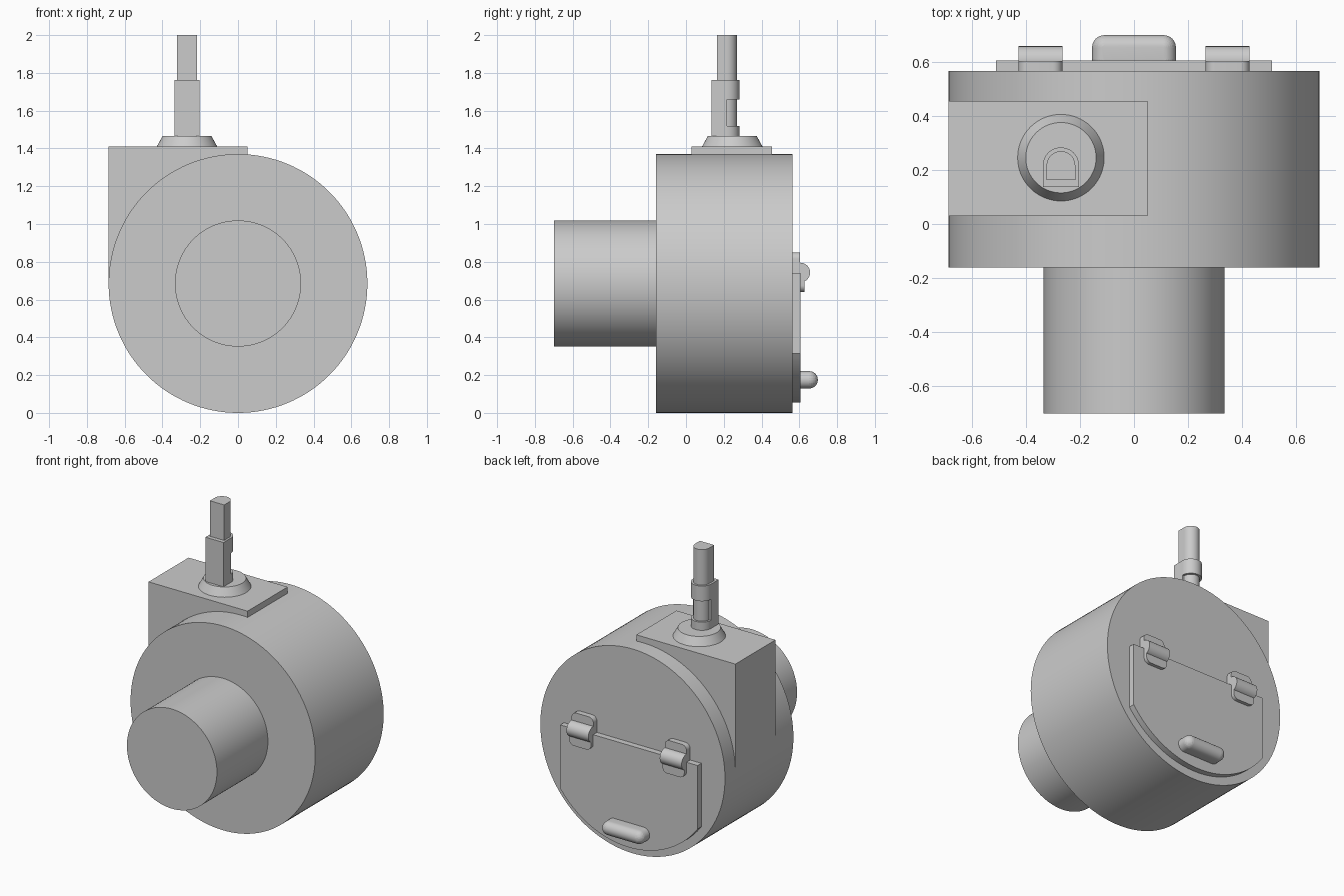
import bpy, bmesh, math
from math import pi, sin, cos
from mathutils import Vector

cube = bpy.data.objects.get("Cube")
if cube:
    bpy.data.objects.remove(cube, do_unlink=True)

grey = bpy.data.materials.new("plain_grey")
grey.use_nodes = True
grey.diffuse_color = (0.6, 0.6, 0.6, 1)
grey.node_tree.nodes["Principled BSDF"].inputs["Base Color"].default_value = (0.6, 0.6, 0.6, 1)

AXIS_Z = 0.685  # height of the drum axis


def finish(name, bm):
    bmesh.ops.recalc_face_normals(bm, faces=bm.faces)
    mesh = bpy.data.meshes.new(name)
    bm.to_mesh(mesh)
    bm.free()
    mesh.materials.append(grey)
    obj = bpy.data.objects.new(name, mesh)
    bpy.context.collection.objects.link(obj)
    bpy.ops.object.select_all(action='DESELECT')
    obj.select_set(True)
    bpy.context.view_layer.objects.active = obj
    bpy.ops.object.shade_smooth_by_angle(angle=math.radians(30))
    return obj


def arc(cx, cy, r, a0, a1, n):
    return [(cx + r * cos(a0 + (a1 - a0) * i / n), cy + r * sin(a0 + (a1 - a0) * i / n))
            for i in range(n + 1)]


def prism(name, outline, lo, hi, axis):
    """Extrude a closed outline from lo to hi along the given axis."""
    place = {'X': lambda a, b, t: (t, a, b),
             'Y': lambda a, b, t: (a, t, b),
             'Z': lambda a, b, t: (a, b, t)}[axis]
    bm = bmesh.new()
    face = bm.faces.new([bm.verts.new(place(a, b, lo)) for a, b in outline])
    grown = bmesh.ops.extrude_face_region(bm, geom=[face])["geom"]
    bmesh.ops.translate(bm, vec=Vector(place(0, 0, hi - lo)),
                        verts=[v for v in grown if isinstance(v, bmesh.types.BMVert)])
    return finish(name, bm)


def disc(cx, cy, r, n=96):
    return arc(cx, cy, r, 0, 2 * pi, n)[:-1]


def rect(x0, x1, y0, y1):
    return [(x0, y0), (x1, y0), (x1, y1), (x0, y1)]


def d_shape(cx, cy, r, flat):
    return arc(cx, cy, r, 0, pi, 24) + [(cx - r, flat), (cx + r, flat)]


# Drum, motor and outlet duct
prism("drum", disc(0, AXIS_Z, 0.685, 128), -0.16, 0.565, 'Y')
prism("motor", disc(0, AXIS_Z, 0.334), -0.7, -0.16, 'Y')
prism("outlet_duct", rect(-0.685, 0.05, AXIS_Z, 1.41), 0.03, 0.455, 'Y')

# Tapered collar on the duct
SX, SY = -0.27, 0.245
bm = bmesh.new()
bmesh.ops.create_cone(bm, cap_ends=True, segments=64, radius1=0.16, radius2=0.13, depth=0.055)
bmesh.ops.translate(bm, vec=(SX, SY, 1.4375), verts=bm.verts)
finish("collar", bm)

# D-shaped post with a sleeve whose round back is cut open in the middle
CY = 0.216
prism("post", d_shape(SX, CY, 0.053, 0.163), 1.46, 2.0, 'Z')
for name, lo, hi in (("sleeve_base", 1.46, 1.52), ("sleeve_top", 1.66, 1.762)):
    prism(name, d_shape(SX, CY, 0.067, 0.136), lo, hi, 'Z')
prism("sleeve_middle", rect(SX - 0.067, SX + 0.067, 0.136, CY), 1.52, 1.66, 'Z')

# Access door: straight top and sides, bottom follows the drum
R, W = 0.63, 0.51
edge = math.acos(W / R)
prism("access_door", [(W, 0.74), (-W, 0.74)] + arc(0, AXIS_Z, R, pi + edge, 2 * pi - edge, 48),
      0.565, 0.605, 'Y')

# Hinges: upper leaf on the drum, barrel, lower leaf on the door
for side, label in ((1, "left"), (-1, "right")):
    x0, x1 = sorted((side * 0.265, side * 0.427))
    r = 0.035
    upper = ([(x0, 0.74), (x1, 0.74)] + arc(x1 - r, 0.85 - r, r, 0, pi / 2, 8)
             + arc(x0 + r, 0.85 - r, r, pi / 2, pi, 8))
    prism(label + "_hinge_upper_leaf", upper, 0.565, 0.603, 'Y')
    lower = ([(x1, 0.74), (x0, 0.74)] + arc(x0 + r, 0.64 + r, r, pi, 1.5 * pi, 8)
             + arc(x1 - r, 0.64 + r, r, 1.5 * pi, 2 * pi, 8))
    prism(label + "_hinge_lower_leaf", lower, 0.603, 0.628, 'Y')
    prism(label + "_hinge_barrel", disc(0.605, 0.743, 0.052, 32), x0, x1, 'X')

# Rounded handle: hull of two balls carried back to the door
bm = bmesh.new()
for x in (-0.109, 0.109):
    for y in (0.652, 0.61):
        ball = bmesh.ops.create_uvsphere(bm, u_segments=24, v_segments=16, radius=0.046)["verts"]
        bmesh.ops.translate(bm, vec=(x, y, 0.175), verts=ball)
hull = bmesh.ops.convex_hull(bm, input=bm.verts)
loose = {g for g in hull["geom_interior"] + hull["geom_unused"] if isinstance(g, bmesh.types.BMVert)}
bmesh.ops.delete(bm, geom=list(loose), context='VERTS')
finish("handle", bm)
